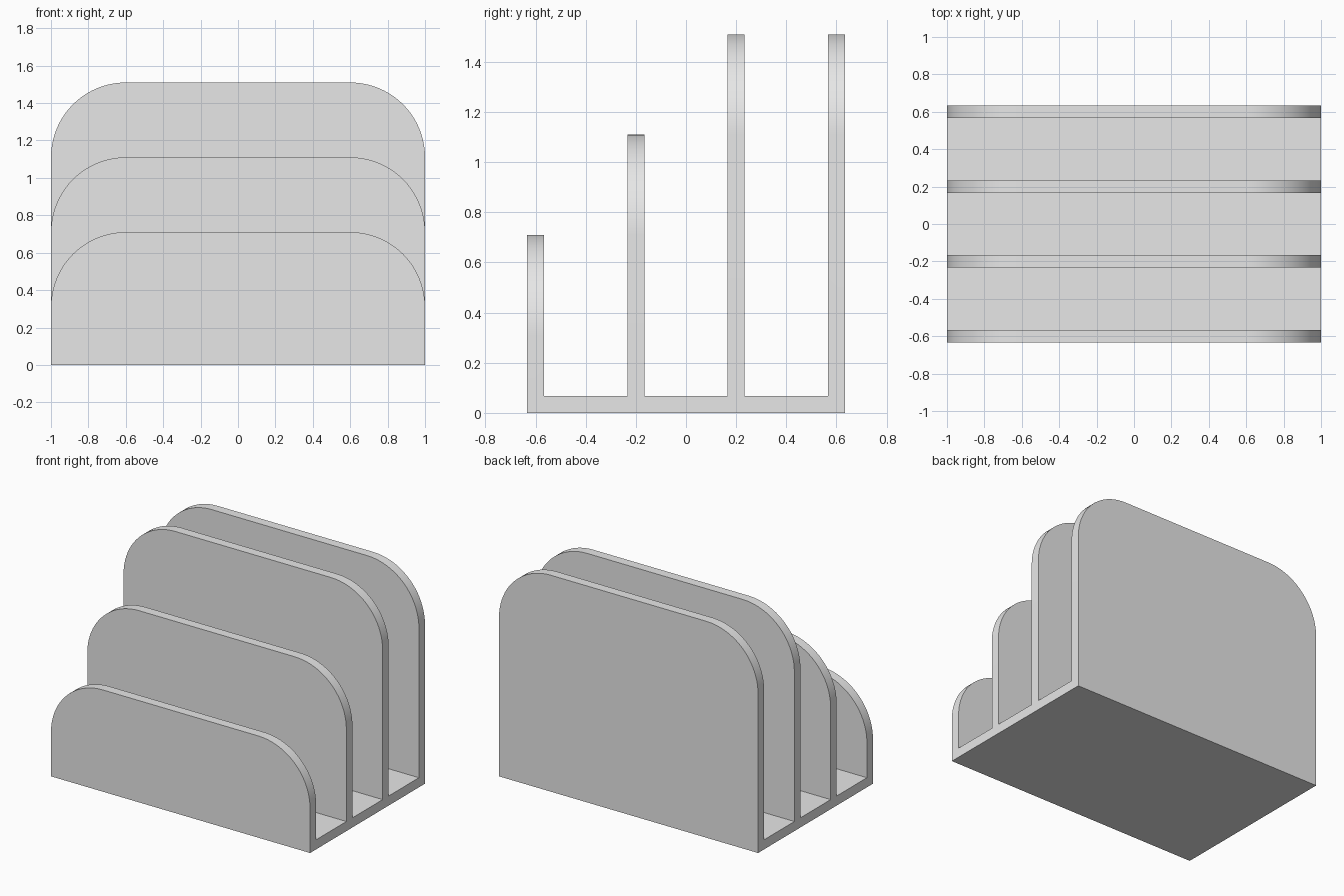
import bpy
import bmesh

if "Cube" in bpy.data.objects:
    bpy.data.objects.remove(bpy.data.objects["Cube"])

WALL = 0.067                      # thickness of floor and dividers
HALF_X = 1.0                      # half width
RADIUS = 0.4                      # rounded top corners
# divider centre in y, height
DIVIDERS = [(-0.6, 0.71), (-0.2, 1.11), (0.2, 1.51), (0.6, 1.51)]

# Comb-shaped side profile: flat floor with upright dividers
h = WALL / 2
profile = [(DIVIDERS[-1][0] + h, 0.0), (DIVIDERS[0][0] - h, 0.0)]
for i, (y, top) in enumerate(DIVIDERS):
    if i > 0:
        profile.append((y - h, WALL))
    profile += [(y - h, top), (y + h, top)]
    if i < len(DIVIDERS) - 1:
        profile.append((y + h, WALL))

# Extrude the profile across the width
bm = bmesh.new()
face = bm.faces.new([bm.verts.new((-HALF_X, y, z)) for y, z in profile])
extruded = bmesh.ops.extrude_face_region(bm, geom=[face])["geom"]
bmesh.ops.translate(bm, vec=(2 * HALF_X, 0, 0),
                    verts=[v for v in extruded if isinstance(v, bmesh.types.BMVert)])
bmesh.ops.recalc_face_normals(bm, faces=bm.faces)

# Round the upper corners of every divider
corners = [e for e in bm.edges
           if all(v.co.z > 0.5 for v in e.verts)
           and abs(e.verts[0].co.x - e.verts[1].co.x) < 1e-4
           and abs(e.verts[0].co.z - e.verts[1].co.z) < 1e-4]
bmesh.ops.bevel(bm, geom=corners, offset=RADIUS, offset_type='OFFSET',
                segments=20, profile=0.5, affect='EDGES')
bmesh.ops.recalc_face_normals(bm, faces=bm.faces)

mesh = bpy.data.meshes.new("letter_rack")
bm.to_mesh(mesh)
bm.free()

# Single grey finish
grey = bpy.data.materials.new("light_grey")
grey.diffuse_color = (0.8, 0.8, 0.8, 1.0)
grey.use_nodes = True
grey.node_tree.nodes["Principled BSDF"].inputs["Base Color"].default_value = grey.diffuse_color
mesh.materials.append(grey)

rack = bpy.data.objects.new("letter_rack", mesh)
bpy.context.collection.objects.link(rack)
bpy.context.view_layer.objects.active = rack
rack.select_set(True)
bpy.ops.object.shade_smooth_by_angle()
